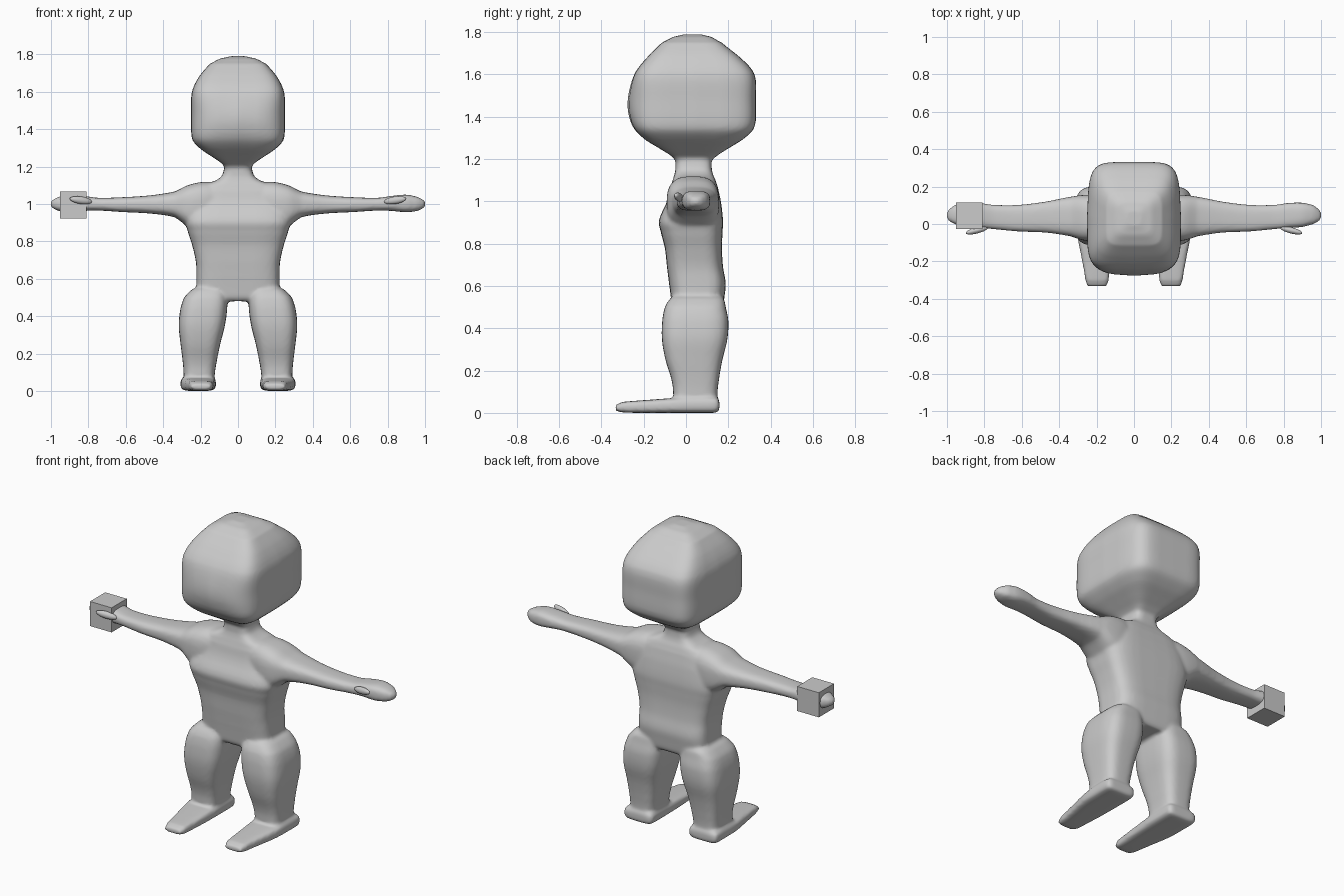
import bpy, bmesh, math
from mathutils import Vector

if "Cube" in bpy.data.objects:
    bpy.data.objects.remove(bpy.data.objects["Cube"])

grey = bpy.data.materials.new("plain grey")
grey.diffuse_color = (0.6, 0.6, 0.6, 1)
grey.use_nodes = True
grey.node_tree.nodes["Principled BSDF"].inputs["Base Color"].default_value = grey.diffuse_color


def refine(rows, steps=4):
    """Catmull-Rom interpolation between cross-sections."""
    out = []
    for i in range(len(rows) - 1):
        p0, p1 = rows[max(i - 1, 0)], rows[i]
        p2, p3 = rows[i + 1], rows[min(i + 2, len(rows) - 1)]
        for s in range(steps):
            t = s / steps
            row = [0.5 * (2 * b + (c - a) * t + (2 * a - 5 * b + 4 * c - d) * t * t
                          + (3 * b - a - 3 * c + d) * t ** 3)
                   for a, b, c, d in zip(p0, p1, p2, p3)]
            row[0] = p1[0] + (p2[0] - p1[0]) * t
            out.append(row)
    return out + [list(rows[-1])]


def loft(bm, rows, place, power=4, n=40, tweak=None):
    """Rows are (t, a0, a1, b0, b1): rounded rectangles stacked along t."""
    def sup(v):
        return math.copysign(abs(v) ** (2 / power), v)
    rings = []
    for t, a0, a1, b0, b1 in refine(rows):
        ring = []
        for k in range(n):
            w = 2 * math.pi * k / n
            co = Vector(place((a0 + a1) / 2 + (a1 - a0) / 2 * sup(math.cos(w)),
                              (b0 + b1) / 2 + (b1 - b0) / 2 * sup(math.sin(w)), t))
            ring.append(bm.verts.new(tweak(co) if tweak else co))
        rings.append(ring)
    faces = [bm.faces.new((r[k], r[(k + 1) % n], s[(k + 1) % n], s[k]))
             for r, s in zip(rings, rings[1:]) for k in range(n)]
    faces += [bm.faces.new(rings[0]), bm.faces.new(rings[-1])]
    bmesh.ops.recalc_face_normals(bm, faces=faces)


def finish(bm, name, smooth=True):
    me = bpy.data.meshes.new(name)
    bm.to_mesh(me)
    bm.free()
    me.materials.append(grey)
    for p in me.polygons:
        p.use_smooth = smooth
    ob = bpy.data.objects.new(name, me)
    bpy.context.collection.objects.link(ob)
    return ob


body = bmesh.new()

# torso and neck: z, half width, front, back
torso = [(.48, .2, -.05, .165), (.5, .215, -.065, .175), (.55, .222, -.072, .182),
         (.61, .222, -.08, .188), (.69, .225, -.09, .175), (.78, .245, -.1, .17),
         (.86, .27, -.12, .173), (.91, .28, -.128, .175), (1.0, .26, -.09, .165),
         (1.07, .23, -.073, .15), (1.105, .18, -.062, .138), (1.125, .12, -.055, .128),
         (1.15, .085, -.05, .122), (1.22, .07, -.05, .12)]
loft(body, [(z, -w, w, f, b) for z, w, f, b in torso], lambda a, b, t: (a, b, t))

# head with a bulging face
head = [(1.19, .072, -.05, .12), (1.21, .08, -.065, .14), (1.25, .135, -.125, .2),
        (1.29, .195, -.188, .265), (1.335, .24, -.228, .315), (1.38, .25, -.24, .33),
        (1.48, .25, -.24, .33), (1.575, .25, -.24, .33), (1.625, .238, -.225, .31),
        (1.69, .202, -.175, .245), (1.75, .15, -.115, .17), (1.778, .095, -.06, .12),
        (1.79, .04, -.01, .07)]


def face_bulge(co):
    if co.y < 0:
        co.y -= (.037 * max(0, 1 - (co.x / .25) ** 2) * min(1, (co.y / .24) ** 2)
                 * math.exp(-((co.z - 1.46) / .12) ** 2))
    elif co.y > .1:
        co.x *= 1 - .4 * (co.y - .1) ** 1.0 * .7
    return co


loft(body, [(z, -w, w, f, b) for z, w, f, b in head], lambda a, b, t: (a, b, t),
     power=5.5, n=56, tweak=face_bulge)

# arm: x, front, back, bottom, top
arm = [(.08, -.07, .14, .86, 1.115), (.19, -.09, .155, .85, 1.118), (.27, -.088, .155, .88, 1.1),
       (.34, -.065, .145, .93, 1.066), (.47, -.046, .12, .949, 1.046),
       (.62, -.04, .102, .957, 1.036), (.75, -.028, .102, .965, 1.033),
       (.82, -.022, .112, .963, 1.043), (.9, -.016, .114, .956, 1.05),
       (.96, .0, .1, .963, 1.038), (.99, .016, .078, .977, 1.023), (1.002, .032, .06, .99, 1.01)]
# leg: z, inner x, outer x, front, back
leg = [(.04, .125, .29, -.058, .148), (.08, .125, .29, -.06, .148), (.15, .115, .295, -.067, .155),
       (.25, .095, .307, -.097, .172), (.35, .07, .317, -.114, .196), (.44, .058, .308, -.112, .2),
       (.5, .058, .288, -.1, .188), (.54, .07, .25, -.075, .178), (.57, .1, .2, -.03, .14)]
# foot: y, inner x, outer x, bottom, top
foot = [(.158, .135, .29, .012, .06), (.145, .12, .306, .001, .075), (.05, .118, .307, 0, .075),
        (-.06, .12, .303, 0, .07), (-.2, .128, .277, 0, .06), (-.3, .135, .26, .002, .052),
        (-.333, .145, .25, .01, .038)]
for s in (-1, 1):
    loft(body, arm, lambda a, b, t: (s * t, a, b), power=3)
    loft(body, leg, lambda a, b, t: (s * a, b, t), power=3.5)
    loft(body, foot, lambda a, b, t: (s * a, t, b), power=4)

# fuse the parts into one soft skin
skin = finish(body, "body")
rm = skin.modifiers.new("fuse", 'REMESH')
rm.mode = 'VOXEL'
rm.voxel_size = .01
rm.use_smooth_shade = True
sm = skin.modifiers.new("soften", 'SMOOTH')
sm.factor = .5
sm.iterations = 5

# thumbs
for side, s in (("left", 1), ("right", -1)):
    bm = bmesh.new()
    bmesh.ops.create_uvsphere(bm, u_segments=20, v_segments=12, radius=1)
    for v in bm.verts:
        x, y, z = v.co
        v.co = (s * (.84 + .06 * x), -.034 + .017 * y - .014 * x, 1.02 + .02 * z + .008 * x)
    if s < 0:
        bmesh.ops.reverse_faces(bm, faces=bm.faces[:])
    finish(bm, side + "_thumb")

# block around the right hand
bm = bmesh.new()
bmesh.ops.create_cube(bm, size=1)
for v in bm.verts:
    v.co = Vector((v.co.x * .142, v.co.y * .142, v.co.z * .146)) + Vector((-.882, .043, .995))
finish(bm, "hand_block", smooth=False)
